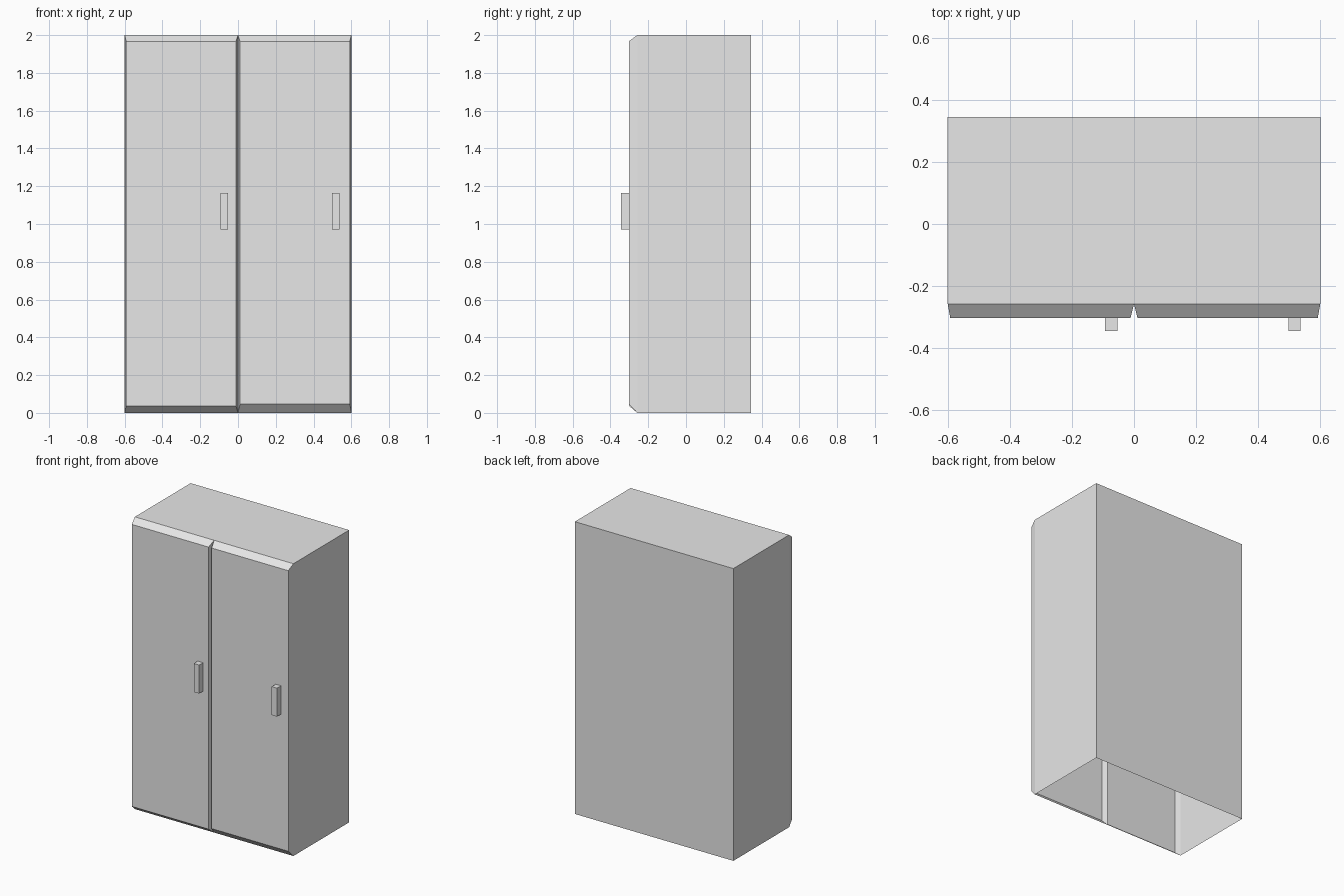
import bpy
import bmesh
from mathutils import Vector

default = bpy.data.objects.get("Cube")
if default:
    bpy.data.objects.remove(default, do_unlink=True)

HALF_WIDTH, HEIGHT, BACK, DOOR_BACK, DOOR_FRONT, HANDLE_FRONT = 0.6, 2.0, 0.345, -0.258, -0.302, -0.345

grey = bpy.data.materials.new("light_grey")
grey.use_nodes = True
grey.diffuse_color = (0.8, 0.8, 0.8, 1)
grey.node_tree.nodes["Principled BSDF"].inputs["Base Color"].default_value = (0.8, 0.8, 0.8, 1)


def box(name, low, high, open_sides=(), front=None):
    """Box with some sides left open; front = (x0, x1, z0, z1) tapers its front face."""
    low, high = Vector(low), Vector(high)
    bm = bmesh.new()
    bmesh.ops.create_cube(bm, size=1)
    bm.normal_update()
    doomed = [f for f in bm.faces if any(f.normal.dot(Vector(s)) > 0.9 for s in open_sides)]
    bmesh.ops.delete(bm, geom=doomed, context='FACES')
    for v in bm.verts:
        right, rear, upper = (c > 0 for c in v.co)
        v.co = [h if c > 0 else l for c, l, h in zip(v.co, low, high)]
        if front and not rear:
            v.co.x = front[1] if right else front[0]
            v.co.z = front[3] if upper else front[2]
    mesh = bpy.data.meshes.new(name)
    bm.to_mesh(mesh)
    bm.free()
    mesh.materials.append(grey)
    obj = bpy.data.objects.new(name, mesh)
    bpy.context.collection.objects.link(obj)
    return obj


# Hollow carcass: back, sides and top, open below and behind the doors
box("carcass", (-HALF_WIDTH, DOOR_BACK, 0), (HALF_WIDTH, BACK, HEIGHT),
    open_sides=[(0, 0, -1), (0, -1, 0)])

# Two bevelled doors, each with a bar handle near its +x edge
for side, x0, front, handle_x in (
    ("right", -HALF_WIDTH, (-0.592, -0.011, 0.037, 1.967), -0.073),
    ("left", 0, (0.011, 0.592, 0.047, 1.967), 0.517),
):
    box(side + "_door", (x0, DOOR_FRONT, 0), (x0 + HALF_WIDTH, DOOR_BACK, HEIGHT),
        open_sides=[(0, 1, 0)], front=front)
    box(side + "_handle", (handle_x - 0.02, HANDLE_FRONT, 0.97),
        (handle_x + 0.02, DOOR_FRONT, 1.165))
